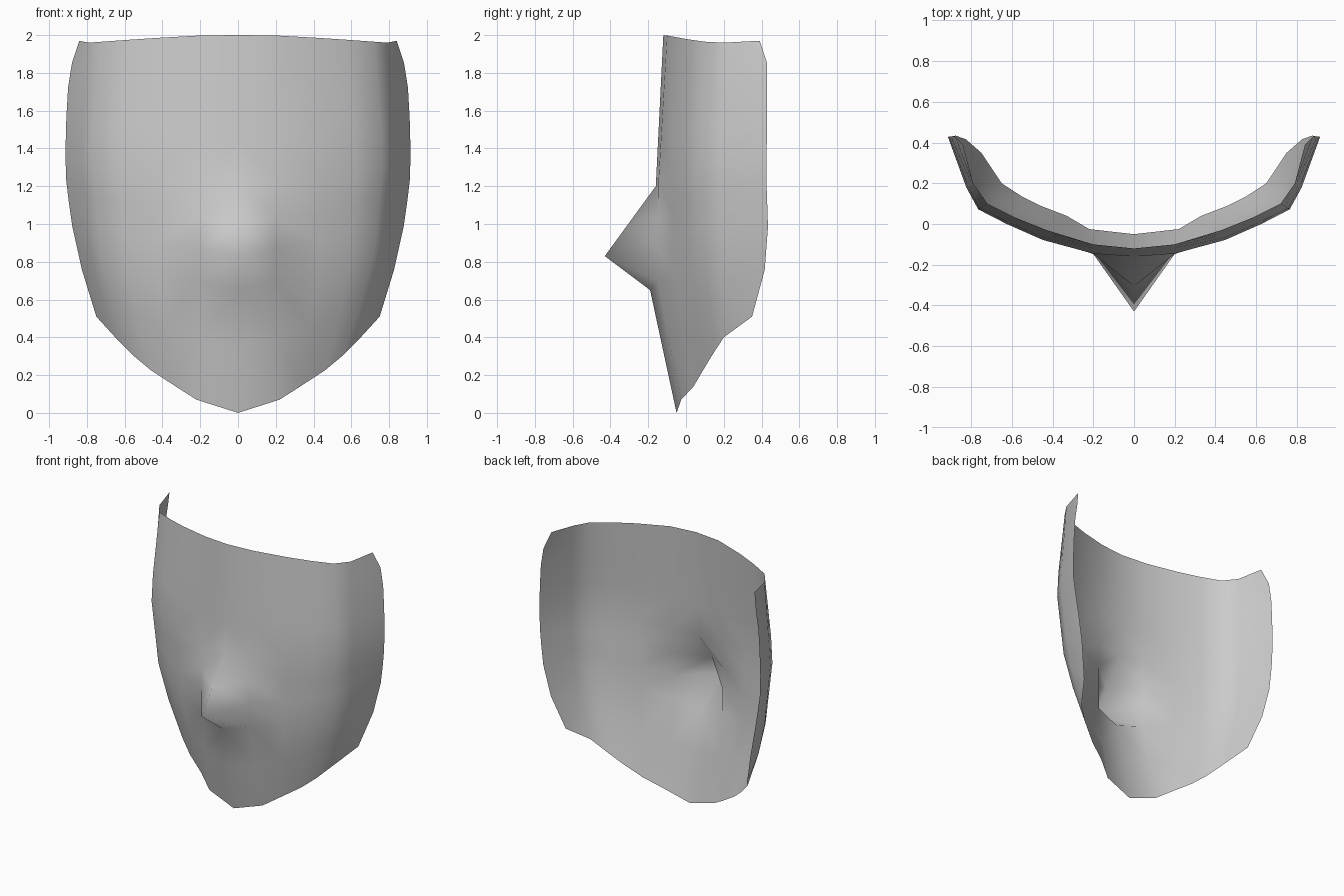
import bpy, bmesh

if "Cube" in bpy.data.objects:
    bpy.data.objects.remove(bpy.data.objects["Cube"])

# Vertical profile lines of one half, centre to outer edge: (x, y, z) from top to bottom
PROFILES = [
    # centre line with the nose
    [(0, -.12, 2), (0, -.16, 1.2), (0, -.43, .83), (0, -.19, .65), (0, -.05, 0)],
    # cheek
    [(.20, -.10, 1.998), (.20, -.147, 1.2), (.20, -.147, .65), (.22, -.025, .07)],
    [(.43, -.03, 1.985), (.45, -.08, 1.3), (.42, -.06, .65), (.33, .04, .14)],
    [(.58, .03, 1.975), (.63, -.0, 1.3), (.58, .03, .68), (.46, .09, .225)],
    # turn of the face
    [(.72, .10, 1.965), (.77, .07, 1.35), (.71, .09, .75), (.55, .135, .30)],
    [(.79, .20, 1.96), (.825, .18, 1.35), (.78, .20, .78), (.65, .20, .40)],
    # outer edge
    [(.84, .39, 1.97), (.88, .43, 1.85), (.90, .43, 1.72), (.915, .428, 1.45),
     (.91, .425, 1.22), (.88, .435, 1.0), (.83, .42, .77), (.75, .35, .51)],
]
ROWS = [0, .08, .17, .28, .4, .5, .585, .675, .83, 1]


def sample(line, t):
    """Point on a profile line at fraction t of its height."""
    z = line[0][2] + (line[-1][2] - line[0][2]) * t
    for a, b in zip(line, line[1:]):
        if z >= b[2] - 1e-6:
            f = (a[2] - z) / (a[2] - b[2])
            return [a[i] + (b[i] - a[i]) * f for i in range(3)]
    return line[-1]


# Mask sheet: half grid, then mirrored
bm = bmesh.new()
grid = [[bm.verts.new(sample(line, t)) for t in ROWS] for line in PROFILES]
for left, right in zip(grid, grid[1:]):
    for j in range(len(ROWS) - 1):
        bm.faces.new((left[j], left[j + 1], right[j + 1], right[j]))
mesh = bpy.data.meshes.new("face_mask")
bm.to_mesh(mesh)
bm.free()
mask = bpy.data.objects.new("face_mask", mesh)
bpy.context.collection.objects.link(mask)
mesh.polygons.foreach_set("use_smooth", [True] * len(mesh.polygons))

mirror = mask.modifiers.new("mirror", 'MIRROR')
mirror.use_axis[0] = True
mirror.use_clip = True
